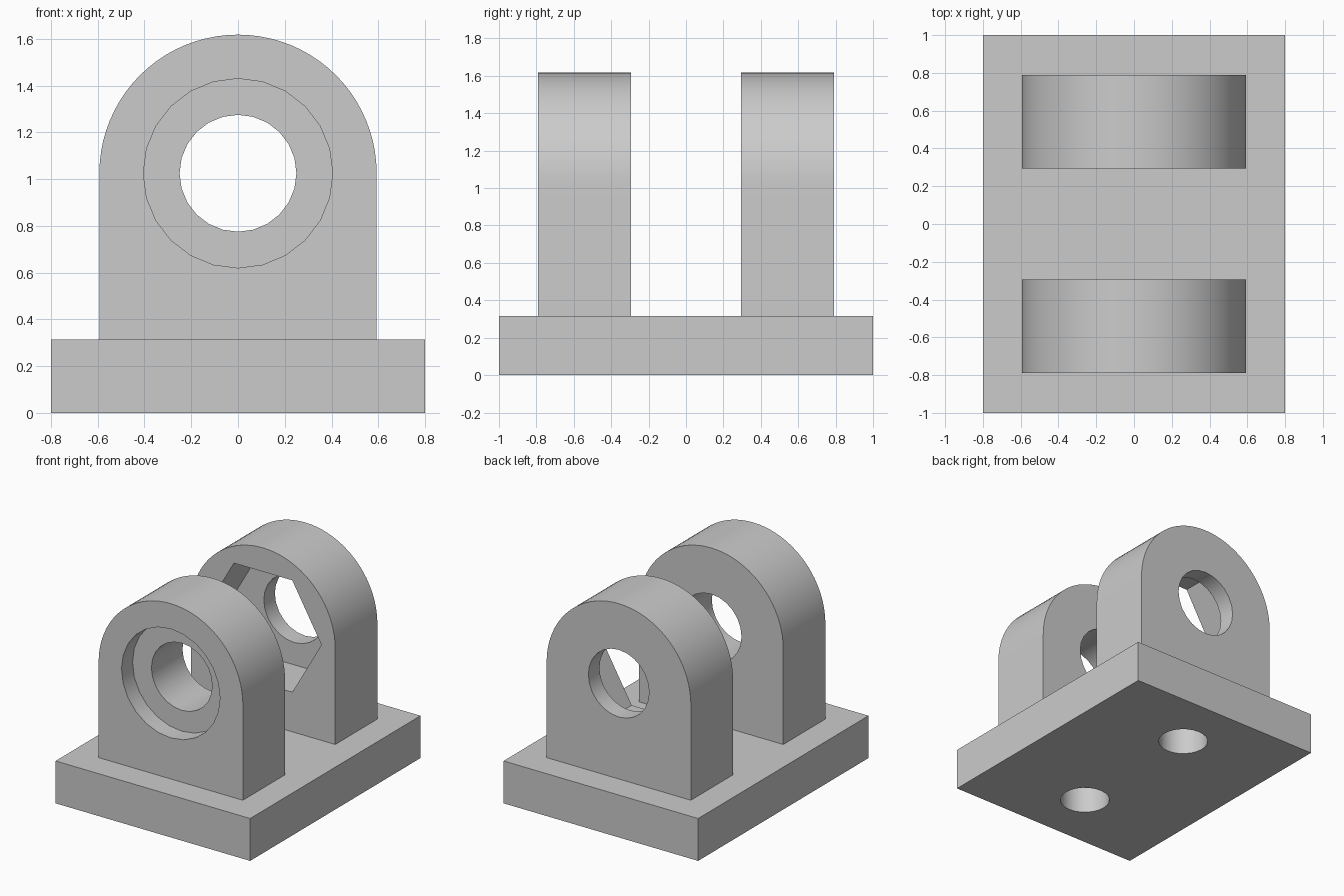
import bpy
import bmesh
from math import cos, sin, pi, radians
from mathutils import Matrix, Vector

default_cube = bpy.data.objects.get("Cube")
if default_cube:
    bpy.data.objects.remove(default_cube, do_unlink=True)

# Main dimensions
BASE_H = 0.315
LUG_R = 0.593
AXIS_Z = 1.025
LUG_IN, LUG_OUT = 0.295, 0.79
LUG_MID = (LUG_IN + LUG_OUT) / 2
BORE_R = 0.25
SCREW_R = 0.174
SCREW_TOP = 0.45

grey = bpy.data.materials.new("plain grey")
grey.use_nodes = True
colour = (0.6, 0.6, 0.6, 1)
grey.diffuse_color = colour
grey.node_tree.nodes["Principled BSDF"].inputs["Base Color"].default_value = colour


def extruded(name, outline, direction):
    """Solid made by sweeping a closed outline along a direction."""
    bm = bmesh.new()
    face = bm.faces.new([bm.verts.new(p) for p in outline])
    swept = bmesh.ops.extrude_face_region(bm, geom=[face])["geom"]
    verts = [g for g in swept if isinstance(g, bmesh.types.BMVert)]
    bmesh.ops.translate(bm, verts=verts, vec=Vector(direction))
    bmesh.ops.recalc_face_normals(bm, faces=bm.faces)
    mesh = bpy.data.meshes.new(name)
    bm.to_mesh(mesh)
    bm.free()
    mesh.materials.append(grey)
    obj = bpy.data.objects.new(name, mesh)
    bpy.context.collection.objects.link(obj)
    return obj


def y_prism(radius, sides, y0, y1):
    """Cutter along the pin axis."""
    ring = [(radius * cos(2 * pi * i / sides), y0,
             AXIS_Z + radius * sin(2 * pi * i / sides)) for i in range(sides)]
    return extruded("cutter", ring, (0, y1 - y0, 0))


def screw_hole(y):
    """Upright cutter entering from the underside."""
    ring = [(SCREW_R * cos(2 * pi * i / 24), y + SCREW_R * sin(2 * pi * i / 24), -0.1)
            for i in range(24)]
    return extruded("cutter", ring, (0, 0, SCREW_TOP + 0.1))


def carve(obj, cutters):
    """Subtract the cutters, then shade curved walls smooth."""
    bpy.ops.object.select_all(action="DESELECT")
    obj.select_set(True)
    bpy.context.view_layer.objects.active = obj
    for cutter in cutters:
        cutter.hide_render = True
        mod = obj.modifiers.new("cut", "BOOLEAN")
        mod.operation = "DIFFERENCE"
        mod.solver = "EXACT"
        mod.object = cutter
        bpy.ops.object.modifier_apply(modifier=mod.name)
        bpy.data.objects.remove(cutter, do_unlink=True)
    bpy.ops.object.shade_smooth_by_angle(angle=radians(30))


def lug(name, y0):
    """Round-topped upright plate."""
    arc = [(LUG_R * cos(pi * i / 40), y0, AXIS_Z + LUG_R * sin(pi * i / 40))
           for i in range(41)]
    outline = [(LUG_R, y0, BASE_H)] + arc + [(-LUG_R, y0, BASE_H)]
    return extruded(name, outline, (0, LUG_OUT - LUG_IN, 0))


# Base plate with two screw holes
corners = [(-0.8, -1, 0), (0.8, -1, 0), (0.8, 1, 0), (-0.8, 1, 0)]
base = extruded("base_plate", corners, (0, 0, BASE_H))
carve(base, [screw_hole(-LUG_MID), screw_hole(LUG_MID)])

# Front lug with a round recess for the bolt head
front = lug("front_lug", -LUG_OUT)
carve(front, [y_prism(BORE_R, 24, -1, 0),
              y_prism(0.405, 24, -1, -LUG_OUT + 0.13),
              screw_hole(-LUG_MID)])

# Rear lug with a hexagonal nut pocket on its inner face
rear = lug("rear_lug", LUG_IN)
carve(rear, [y_prism(BORE_R, 24, 0, 1),
             y_prism(0.48, 6, 0, LUG_OUT - 0.13),
             screw_hole(LUG_MID)])
